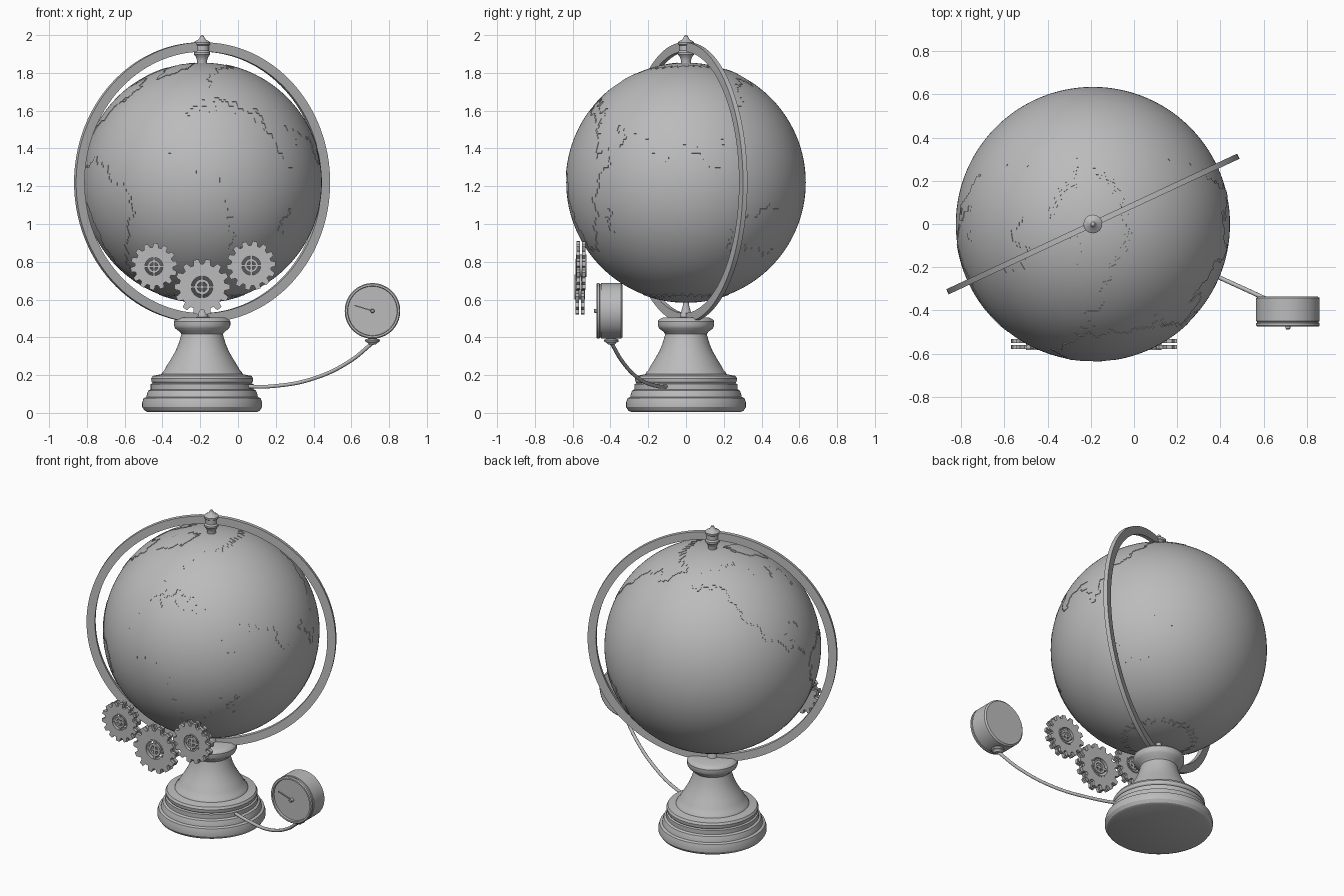
import bpy, bmesh, math
from mathutils import Vector, Matrix

if "Cube" in bpy.data.objects:
    bpy.data.objects.remove(bpy.data.objects["Cube"])

CX, CZ, R = -0.19, 1.22, 0.635
metal = bpy.data.materials.new("plain_grey")
metal.diffuse_color = (0.5, 0.5, 0.5, 1)
metal.use_nodes = True
metal.node_tree.nodes["Principled BSDF"].inputs["Base Color"].default_value = metal.diffuse_color


def finish(bm, name, loc=(0, 0, 0), rot=(0, 0, 0), angle=30):
    bmesh.ops.recalc_face_normals(bm, faces=bm.faces[:])
    me = bpy.data.meshes.new(name)
    bm.to_mesh(me)
    bm.free()
    ob = bpy.data.objects.new(name, me)
    ob.location = loc
    ob.rotation_euler = [math.radians(a) for a in rot]
    bpy.context.collection.objects.link(ob)
    me.materials.append(metal)
    bpy.ops.object.select_all(action='DESELECT')
    ob.select_set(True)
    bpy.context.view_layer.objects.active = ob
    bpy.ops.object.shade_smooth_by_angle(angle=math.radians(angle))
    return ob


def lathe(name, prof, loc, rot=(0, 0, 0), steps=64):
    bm = bmesh.new()
    vs = [bm.verts.new((r, 0, z)) for r, z in prof]
    edges = [bm.edges.new(p) for p in zip(vs, vs[1:])]
    bmesh.ops.spin(bm, geom=vs + edges, cent=(0, 0, 0), axis=(0, 0, 1),
                   angle=2 * math.pi, steps=steps)
    bmesh.ops.remove_doubles(bm, verts=bm.verts[:], dist=1e-5)
    return finish(bm, name, loc, rot)


def box(bm, size, mat):
    bmesh.ops.create_cube(bm, size=1, matrix=mat @ Matrix.Diagonal((*size, 1)))


# Stepped pedestal
lathe("pedestal", [(0, 0.005), (0.29, 0.005), (0.305, 0.012), (0.317, 0.03), (0.317, 0.055),
                   (0.31, 0.078), (0.295, 0.084), (0.292, 0.1), (0.285, 0.118), (0.272, 0.125),
                   (0.272, 0.152), (0.262, 0.157), (0.268, 0.165), (0.27, 0.182), (0.262, 0.196),
                   (0.24, 0.2), (0.215, 0.205), (0.21, 0.216), (0.2, 0.225), (0.187, 0.25),
                   (0.165, 0.285), (0.142, 0.325), (0.125, 0.365), (0.113, 0.405), (0.11, 0.418),
                   (0.12, 0.43), (0.142, 0.447), (0.149, 0.462), (0.149, 0.485), (0.142, 0.495),
                   (0.122, 0.505), (0, 0.507)], (CX, 0, 0), steps=96)

# Meridian ring and its top finial and bottom pivot
lathe("meridian_ring", [(0.692, -0.013), (0.742, -0.013), (0.742, 0.013), (0.692, 0.013),
                        (0.692, -0.013)], (CX, 0, CZ), (90, 0, 25), 128)
lathe("top_finial", [(0, 1.84), (0.027, 1.84), (0.027, 1.868), (0.033, 1.885), (0.043, 1.897),
                     (0.043, 1.908), (0.036, 1.918), (0.036, 1.945), (0.042, 1.95), (0.043, 1.962),
                     (0.036, 1.968), (0.02, 1.976), (0.013, 1.986), (0.009, 1.996), (0, 2.0)],
      (CX, 0, 0), steps=32)
lathe("bottom_pivot", [(0, 0.5), (0.034, 0.5), (0.03, 0.52), (0.016, 0.57), (0.016, 0.6), (0, 0.6)],
      (CX, 0, 0), steps=32)

# Coarse land outlines as longitude and latitude
africa = [(-8, 35), (10, 37), (32, 31), (43, 12), (51, 12), (40, -4), (39, -18), (27, -34),
          (18, -34), (9, 4), (-8, 4), (-17, 15)]
south_america = [(-78, 8), (-62, 11), (-35, -7), (-40, -22), (-67, -55), (-75, -50), (-71, -18),
                 (-81, -5)]
north_america = [(-166, 66), (-156, 71), (-95, 72), (-94, 60), (-80, 52), (-70, 61), (-56, 52),
                 (-81, 26), (-97, 29), (-95, 18), (-83, 9), (-105, 20), (-124, 40), (-135, 58),
                 (-165, 56)]
eurasia = [(-9, 37), (-1, 44), (-4, 48), (8, 55), (6, 61), (25, 71), (105, 77), (179, 68),
           (157, 52), (155, 60), (136, 54), (121, 32), (108, 20), (103, 2), (91, 22), (77, 8),
           (71, 21), (50, 29), (58, 21), (44, 13), (35, 30), (36, 36), (23, 38), (13, 44)]
australia = [(114, -22), (131, -12), (142, -12), (153, -27), (148, -38), (131, -32), (116, -35)]
greenland = [(-70, 78), (-30, 83), (-20, 73), (-45, 60)]
large_island = [(44, -24), (49, -12), (47, -26)]
lands = [africa, south_america, north_america, eurasia, australia, greenland, large_island]


def inside(x, y, poly):
    hit = False
    for (x1, y1), (x2, y2) in zip(poly, poly[1:] + poly[:1]):
        if (y1 > y) != (y2 > y) and x < x1 + (y - y1) * (x2 - x1) / (y2 - y1):
            hit = not hit
    return hit


def is_land(p):
    lon = math.degrees(math.atan2(p.x, -p.y))
    lat = math.degrees(math.asin(max(-1, min(1, p.z / p.length))))
    # ragged coast
    x = lon + 1.4 * math.sin(lat * 0.55) + 0.8 * math.sin(lat * 1.3)
    y = lat + 1.4 * math.sin(lon * 0.5) + 0.8 * math.sin(lon * 1.1)
    return y < -71 or any(inside(x, y, poly) for poly in lands)


# Globe with slightly raised land
bm = bmesh.new()
bmesh.ops.create_uvsphere(bm, u_segments=256, v_segments=128, radius=R - 0.001)
land = [f for f in bm.faces if is_land(f.calc_center_median())]
out = bmesh.ops.extrude_face_region(bm, geom=land)
for v in out["geom"]:
    if isinstance(v, bmesh.types.BMVert):
        v.co = v.co.normalized() * (R + 0.002)
bmesh.ops.delete(bm, geom=[f for f in land if f.is_valid], context='FACES')
finish(bm, "globe", (CX, 0, CZ))


# Toothed wheels: two plates, four spokes and a small hub ring
def plate(bm, teeth, radius, z0, z1):
    rings = []
    hole = radius * 0.42
    for i in range(teeth):
        for off, r in ((-0.36, radius * 0.82), (-0.2, radius), (0.2, radius), (0.36, radius * 0.82)):
            a = 2 * math.pi * (i + off) / teeth
            c, s = math.cos(a), math.sin(a)
            rings.append([bm.verts.new(p) for p in ((hole * c, hole * s, z0), (r * c, r * s, z0),
                                                    (r * c, r * s, z1), (hole * c, hole * s, z1))])
    for a, b in zip(rings, rings[1:] + rings[:1]):
        for k in range(4):
            m = (k + 1) % 4
            bm.faces.new((a[k], a[m], b[m], b[k]))


def gear(name, x, y, z, radius, turn):
    bm = bmesh.new()
    plate(bm, 14, radius, -0.024, -0.005)
    plate(bm, 14, radius, 0.005, 0.024)
    hole = radius * 0.42
    for k in range(2):
        m = Matrix.Rotation(k * math.pi / 2 - math.radians(turn), 4, 'Z')
        box(bm, (hole * 2.06, 0.012, 0.04), m)
    finish(bm, name, (x, y, z), (90, -turn, 0))
    for part, r0, r1, h in (("hub", hole * 0.42, hole * 0.66, 0.022), ("sleeve", hole * 0.92, hole * 1.06, 0.027)):
        lathe(name + "_" + part, [(r0, -h), (r1, -h), (r1, h), (r0, h), (r0, -h)],
              (x, y, z), (90, 0, 0), 32)


gear("left_gear", -0.445, -0.555, 0.775, 0.124, 8)
gear("middle_gear", CX, -0.562, 0.667, 0.148, 0)
gear("right_gear", 0.07, -0.555, 0.78, 0.13, 4)

# Dial on a curved stem
GX, GY, GZ = 0.712, -0.335, 0.54
lathe("dial_case", [(0, 0), (0.138, 0), (0.147, 0.008), (0.147, 0.114), (0.142, 0.116),
                    (0.142, 0.121), (0.147, 0.123), (0.147, 0.134), (0.142, 0.14), (0.132, 0.14),
                    (0.13, 0.126), (0, 0.126)], (GX, GY, GZ), (90, 0, 0))
lathe("dial_knob", [(0, 0.12), (0.011, 0.12), (0.011, 0.148), (0.007, 0.153), (0, 0.153)],
      (GX, GY, GZ), (90, 0, 0), 24)
bm = bmesh.new()
needle_dir = Matrix.Rotation(math.radians(163), 4, 'Z')
box(bm, (0.1, 0.006, 0.005), needle_dir @ Matrix.Translation((0.05, 0, 0.132)))
finish(bm, "dial_needle", (GX, GY, GZ), (90, 0, 0))
lathe("dial_collar", [(0, 0.362), (0.018, 0.362), (0.026, 0.372), (0.037, 0.376), (0.039, 0.383),
                      (0.036, 0.39), (0.022, 0.394), (0.022, 0.41), (0, 0.41)],
      (GX, -0.395, 0), steps=32)

cu = bpy.data.curves.new("stem_path", 'CURVE')
cu.dimensions = '3D'
cu.bevel_depth = 0.01
cu.bevel_resolution = 3
cu.resolution_u = 10
cu.use_fill_caps = True
sp = cu.splines.new('BEZIER')
path = [(0.04, -0.1, 0.14), (0.18, -0.15, 0.141), (0.4, -0.25, 0.182), (0.59, -0.337, 0.272),
        (GX, -0.395, 0.37)]
sp.bezier_points.add(len(path) - 1)
for bp, co in zip(sp.bezier_points, path):
    bp.co = co
    bp.handle_left_type = bp.handle_right_type = 'AUTO'
stem = bpy.data.objects.new("dial_stem", cu)
bpy.context.collection.objects.link(stem)
cu.materials.append(metal)
